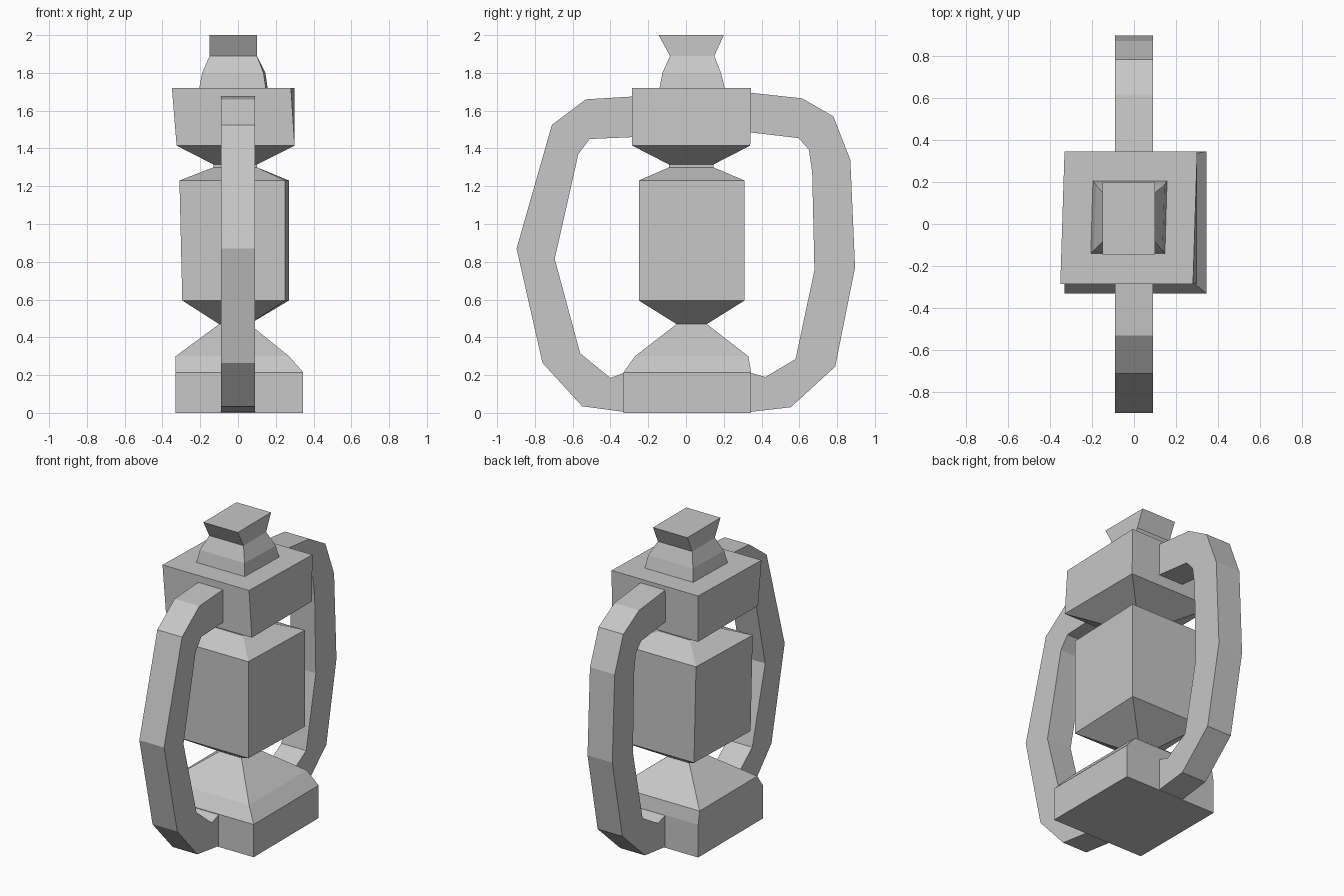
import bpy
import bmesh

default_cube = bpy.data.objects.get("Cube")
if default_cube:
    bpy.data.objects.remove(default_cube, do_unlink=True)

# One plain grey for the whole lantern
GREY = (0.57, 0.57, 0.57, 1.0)
material = bpy.data.materials.new("plain grey")
material.use_nodes = True
material.diffuse_color = GREY
for node in material.node_tree.nodes:
    if node.type == "BSDF_PRINCIPLED":
        node.inputs["Base Color"].default_value = GREY
        node.inputs["Roughness"].default_value = 0.8


def loft(name, loops):
    """Join four-cornered loops into one closed, flat-shaded solid."""
    bm = bmesh.new()
    rings = [[bm.verts.new(point) for point in loop] for loop in loops]
    for lower, upper in zip(rings, rings[1:]):
        for i in range(len(lower)):
            j = (i + 1) % len(lower)
            bm.faces.new((lower[i], lower[j], upper[j], upper[i]))
    bm.faces.new(list(reversed(rings[0])))
    bm.faces.new(rings[-1])
    bmesh.ops.recalc_face_normals(bm, faces=bm.faces)
    mesh = bpy.data.meshes.new(name)
    bm.to_mesh(mesh)
    bm.free()
    mesh.materials.append(material)
    obj = bpy.data.objects.new(name, mesh)
    bpy.context.collection.objects.link(obj)
    return obj


def box_ring(z, left, right, front, back, lean=0.0):
    """Horizontal rectangle whose back edge is shifted sideways by lean."""
    return [(left, front, z), (right, front, z),
            (right + lean, back, z), (left + lean, back, z)]


def stacked_part(name, sections):
    return loft(name, [box_ring(*section) for section in sections])


def handle(name, stations, half_width=0.09):
    """Square bar swept through pairs of outer and inner (y, z) points."""
    loops = []
    for (outer_y, outer_z), (inner_y, inner_z) in stations:
        loops.append([(-half_width, outer_y, outer_z), (half_width, outer_y, outer_z),
                      (half_width, inner_y, inner_z), (-half_width, inner_y, inner_z)])
    return loft(name, loops)


# Foot block tapering into the lower neck
lower_neck = (0.47, -0.10, 0.06, -0.05, 0.11)
stacked_part("base", [
    (0, -0.33, 0.345, -0.33, 0.345),
    (0.215, -0.33, 0.345, -0.33, 0.345),
    (0.30, -0.33, 0.27, -0.27, 0.33),
    lower_neck,
])

# Lamp chamber between the two necks
upper_neck = (1.30, -0.13, 0.10, -0.09, 0.145)
stacked_part("lamp_chamber", [
    lower_neck,
    (0.595, -0.295, 0.25, -0.25, 0.31, 0.02),
    (1.23, -0.31, 0.25, -0.25, 0.31, 0.02),
    upper_neck,
])

# Wide cap block
stacked_part("cap", [
    upper_neck,
    (1.315, -0.13, 0.10, -0.09, 0.145),
    (1.415, -0.325, 0.30, -0.285, 0.34),
    (1.72, -0.35, 0.28, -0.285, 0.345, 0.02),
])

# Flared chimney on the cap
stacked_part("chimney", [
    (1.72, -0.205, 0.147, -0.14, 0.205, 0.01),
    (1.80, -0.19, 0.135, -0.125, 0.185, 0.01),
    (1.89, -0.15, 0.10, -0.085, 0.15),
    (2, -0.15, 0.10, -0.145, 0.20),
])

# Side bars, each running from the cap down to the foot
handle("front_handle", [
    ((-0.28, 1.675), (-0.28, 1.46)),
    ((-0.53, 1.66), (-0.51, 1.45)),
    ((-0.71, 1.525), (-0.57, 1.37)),
    ((-0.897, 0.87), (-0.695, 0.815)),
    ((-0.76, 0.265), (-0.56, 0.315)),
    ((-0.55, 0.035), (-0.40, 0.185)),
    ((-0.325, 0.005), (-0.325, 0.213)),
])
handle("back_handle", [
    ((0.34, 1.695), (0.34, 1.485)),
    ((0.615, 1.665), (0.595, 1.455)),
    ((0.78, 1.57), (0.65, 1.395)),
    ((0.87, 1.34), (0.668, 1.275)),
    ((0.895, 0.77), (0.68, 0.755)),
    ((0.79, 0.245), (0.58, 0.285)),
    ((0.555, 0.03), (0.42, 0.19)),
    ((0.34, 0.005), (0.34, 0.213)),
])
